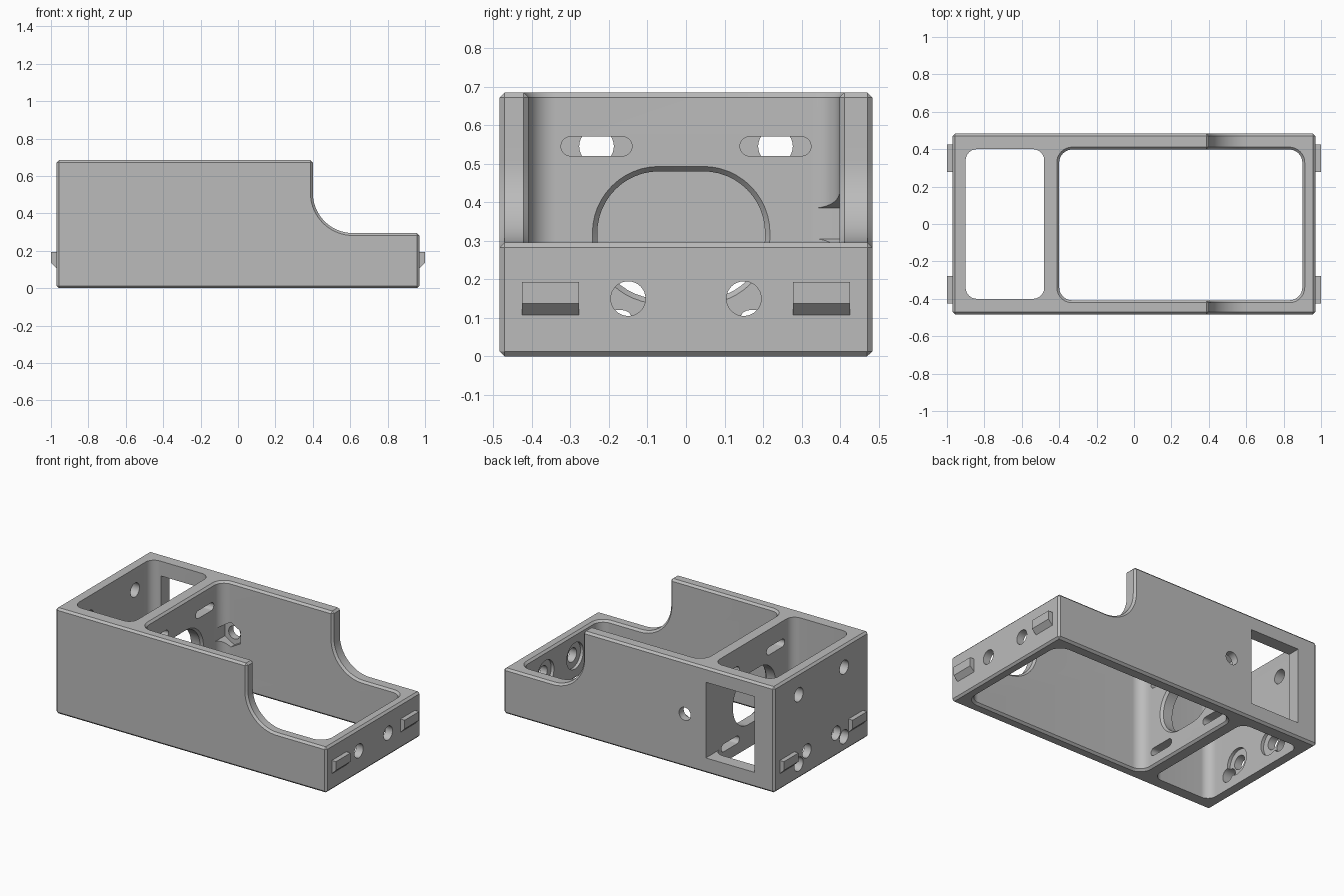
import bpy, bmesh
from math import sin, cos, pi, radians

cube = bpy.data.objects.get("Cube")
if cube:
    bpy.data.objects.remove(cube, do_unlink=True)

grey = bpy.data.materials.new("plain grey")
grey.use_nodes = True
grey.diffuse_color = (0.5, 0.5, 0.5, 1)
grey.node_tree.nodes["Principled BSDF"].inputs["Base Color"].default_value = (0.5, 0.5, 0.5, 1)

PLACE = {"X": lambda u, v, d: (d, u, v),
         "Y": lambda u, v, d: (u, d, v),
         "Z": lambda u, v, d: (u, v, d)}


def arc(cu, cv, r, start, end, steps):
    return [(cu + r * cos(radians(start + (end - start) * i / steps)),
             cv + r * sin(radians(start + (end - start) * i / steps))) for i in range(steps + 1)]


def circle(cu, cv, r, sides=32, turn=0):
    return arc(cu, cv, r, turn, turn + 360, sides)[:-1]


def rounded(u0, u1, v0, v1, r, steps=12):
    """Rectangle with rounded corners."""
    corners = [(u1 - r, v1 - r), (u0 + r, v1 - r), (u0 + r, v0 + r), (u1 - r, v0 + r)]
    return [p for k, (cu, cv) in enumerate(corners)
            for p in arc(cu, cv, r, 90 * k, 90 * k + 90, steps)]


def prism(name, outline, axis, a, b, end_outline=None):
    """Extrude an outline along an axis, or loft it to a second outline."""
    bm = bmesh.new()
    put = PLACE[axis]
    lo = [bm.verts.new(put(u, v, a)) for u, v in outline]
    hi = [bm.verts.new(put(u, v, b)) for u, v in (end_outline or outline)]
    n = len(lo)
    bm.faces.new(lo)
    bm.faces.new(hi)
    for i in range(n):
        j = (i + 1) % n
        bm.faces.new((lo[i], lo[j], hi[j], hi[i]))
    bmesh.ops.recalc_face_normals(bm, faces=bm.faces)
    mesh = bpy.data.meshes.new(name)
    bm.to_mesh(mesh)
    bm.free()
    mesh.materials.append(grey)
    obj = bpy.data.objects.new(name, mesh)
    bpy.context.collection.objects.link(obj)
    return obj


# Housing: side profile with a curved step down to the low end
profile = [(-0.97, 0), (0.97, 0), (0.97, 0.295)]
profile += arc(0.615, 0.51, 0.215, 270, 180, 18) + [(0.4, 0.685), (-0.97, 0.685)]
housing = prism("housing", profile, "Y", -0.483, 0.483)

cutters = []


def cut(outline, axis, a, b, end_outline=None):
    tool = prism("cutter", outline, axis, a, b, end_outline)
    tool.hide_render = True
    cutters.append(tool)
    mod = housing.modifiers.new("cut", "BOOLEAN")
    mod.operation = "DIFFERENCE"
    mod.solver = "EXACT"
    mod.object = tool


# Large compartment, then the chamfer round every edge made so far
cut(rounded(-0.4, 0.9, -0.408, 0.398, 0.07), "Z", -0.1, 0.8)
bevel = housing.modifiers.new("chamfer", "BEVEL")
bevel.width = 0.013
bevel.segments = 1
bevel.limit_method = "ANGLE"
bevel.angle_limit = radians(30)

# Small compartment at the tall end
cut(rounded(-0.9, -0.48, -0.4, 0.4, 0.06), "Z", -0.1, 0.8)

# Divider: wide rounded opening with a flared rim, and four slots
cut(rounded(-0.23, 0.205, 0.15, 0.48, 0.16), "X", -0.55, -0.38)
cut(rounded(-0.23, 0.205, 0.15, 0.48, 0.16), "X", -0.415, -0.395,
    rounded(-0.247, 0.222, 0.133, 0.497, 0.177))
for side in (-1, 1):
    for z in (0.095, 0.545):
        y = 0.232 * side
        cut(rounded(y - 0.092, y + 0.092, z - 0.025, z + 0.025, 0.0249, 8), "X", -0.55, -0.38)
        # Screw holes in the tall end wall
        cut(circle(y, z, 0.045), "X", -1.1, -0.8)
    # Counterbored holes in both end walls
    y = 0.15 * side
    for end in (-1, 1):
        cut(circle(y, 0.15, 0.045), "X", *sorted((1.1 * end, 0.8 * end)))
    cut(circle(y, 0.15, 0.085), "X", -0.92, -0.85)
    cut(circle(y, 0.15, 0.085), "X", 0.85, 0.92)

# Back wall: window, screw hole and hexagonal nut pocket
cut([(-0.83, 0.1), (-0.48, 0.1), (-0.48, 0.59), (-0.83, 0.59)], "Y", 0.35, 0.6)
cut(circle(-0.33, 0.345, 0.042), "Y", 0.35, 0.6)
cut(circle(-0.33, 0.345, 0.08, 6, 30), "Y", 0.33, 0.435)

# Apply the cuts and drop the cutters
bpy.context.view_layer.update()
graph = bpy.context.evaluated_depsgraph_get()
finished = bpy.data.meshes.new_from_object(housing.evaluated_get(graph))
housing.modifiers.clear()
housing.data = finished
finished.materials.clear()
finished.materials.append(grey)
for poly in finished.polygons:
    poly.material_index = 0
for tool in cutters:
    bpy.data.objects.remove(tool, do_unlink=True)

# Snap clips on both ends, sloped underneath
for end, end_name in ((-1, "right"), (1, "left")):
    clip = [(0.95 * end, 0.107), (0.97 * end, 0.107), (end, 0.137),
            (end, 0.193), (0.95 * end, 0.193)]
    for side, side_name in ((-1, "front"), (1, "back")):
        prism(f"{end_name}_{side_name}_clip", clip, "Y", 0.277 * side, 0.425 * side)

bpy.ops.object.select_all(action="DESELECT")
housing.select_set(True)
bpy.context.view_layer.objects.active = housing
bpy.ops.object.shade_smooth_by_angle(angle=radians(25))
